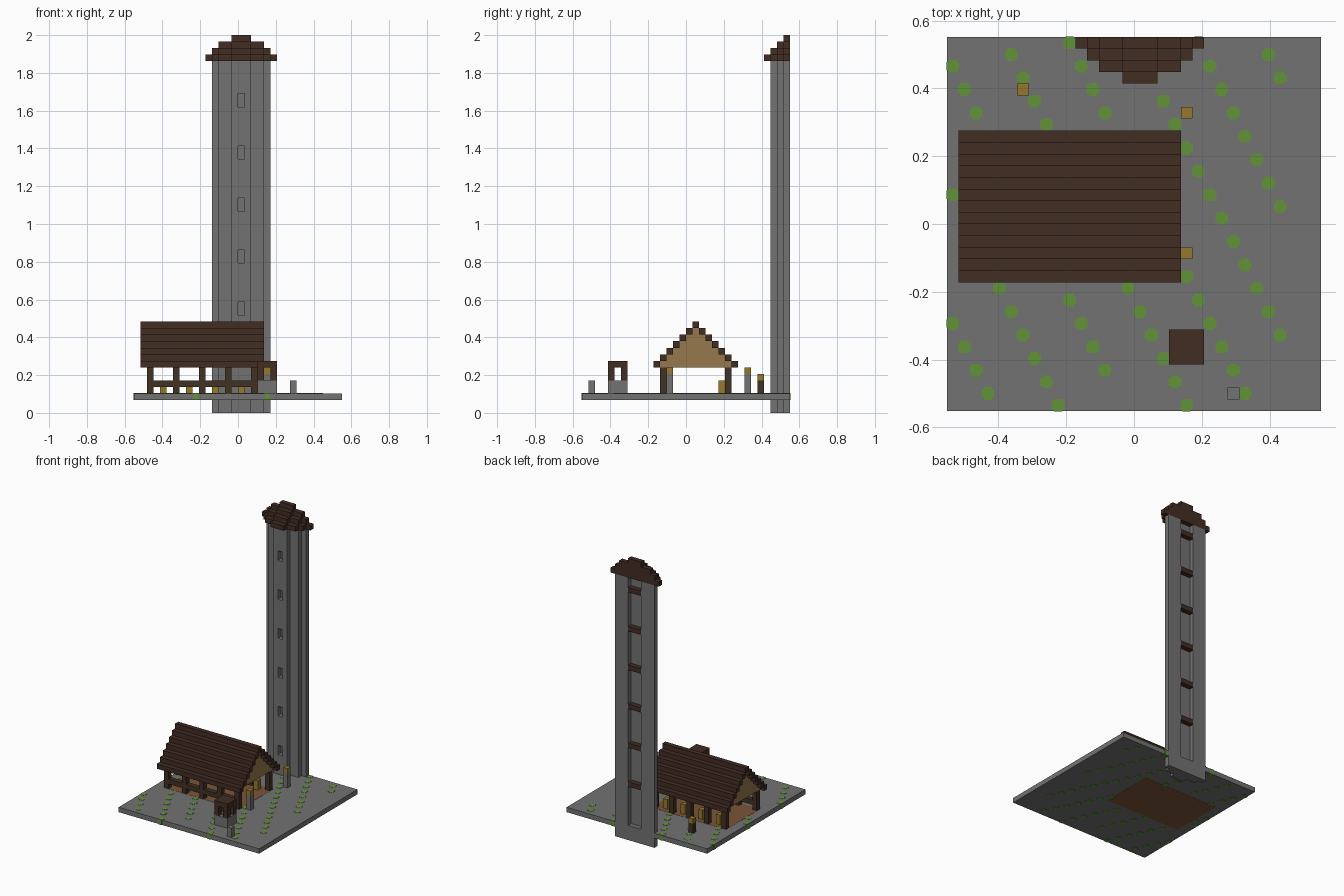
import bpy
import bmesh
from mathutils import Matrix, Vector

U = 2 / 58  # one block

cube = bpy.data.objects.get("Cube")
if cube:
    bpy.data.objects.remove(cube, do_unlink=True)


def material(name, r, g, b):
    m = bpy.data.materials.new(name)
    m.use_nodes = True
    m.diffuse_color = (r, g, b, 1)
    m.node_tree.nodes["Principled BSDF"].inputs["Base Color"].default_value = (r, g, b, 1)
    return m


STONE = material("grey stone", 0.17, 0.17, 0.17)
ROOF = material("dark roof wood", 0.055, 0.026, 0.017)
POST = material("dark post wood", 0.053, 0.031, 0.017)
TAN = material("tan planks", 0.30, 0.19, 0.07)
YELLOW = material("golden yellow", 0.30, 0.19, 0.025)
GREEN = material("grass green", 0.12, 0.29, 0.04)
FLOOR = material("brown floor", 0.20, 0.09, 0.04)


def build(name, mat, boxes, grow=0):
    """Make one object from boxes given as (x0, x1, y0, y1, z0, z1) in blocks."""
    bm = bmesh.new()
    for x0, x1, y0, y1, z0, z1 in boxes:
        centre = Vector((x0 + x1, y0 + y1, z0 + z1)) * U / 2
        size = Vector((x1 - x0, y1 - y0, z1 - z0)) * U + Vector((grow,) * 3)
        bmesh.ops.create_cube(bm, size=1, matrix=Matrix.Translation(centre) @ Matrix.Diagonal(size.to_4d()))
    mesh = bpy.data.meshes.new(name)
    bm.to_mesh(mesh)
    bm.free()
    mesh.materials.append(mat)
    obj = bpy.data.objects.new(name, mesh)
    bpy.context.collection.objects.link(obj)
    return obj


def block(x, y, z0, z1):
    return (x, x + 1, y, y + 1, z0, z1)


# Ground slab and house floor
build("ground", STONE, [(-16, 16, -16, 16, 2, 3)])
build("house_floor", FLOOR, [(-14, 3, -4, 7, 2, 3)], grow=0.002)

# Grass tufts in slanting rows, each a small plus
tufts = []
for x in range(-16, 13):
    for y in range(-16, 16):
        in_house = -14 <= x < 3 and -4 <= y < 7
        in_tower = y >= 13 and -4 <= x < 5
        if (2 * x + y) % 11 != 3 or in_house or (in_tower and x > -4) or (x, y) == (-2, -15):
            continue
        tufts.append((x, x + 1, y + 0.2, y + 0.8, 2, 3))
        tufts.append((x + 0.2, x + 0.8, y, y + 1, 2, 3))
build("grass_tufts", GREEN, tufts, grow=0.003)

# Half-round tower with slit windows in front and a tall niche at the back
TOP = 54
tower = [(-1, 0, 13, 14, 0, TOP), (1, 2, 13, 14, 0, TOP), (-3, 4, 14, 15, 0, TOP),
         (-4, -1, 15, 16, 0, TOP), (2, 5, 15, 16, 0, TOP), (-1, 2, 15, 16, 0, 3)]
start = 0
for z in range(7, 48, 8):
    tower.append((0, 1, 13, 14, start, z))
    start = z + 2
tower.append((0, 1, 13, 14, start, TOP))
build("tower", STONE, tower)
build("tower_floors", ROOF, [(-1, 2, 15, 16, z, z + 1) for z in range(11, 52, 8)])

# Stepped half-cone tower roof
rows = [(-5, 6), (-4, 5), (-3, 4), (-1, 2)]
build("tower_roof", ROOF, [(x0, x1, 15 - i + level, 16 - i + level, TOP + level, TOP + level + 1)
                           for level in range(4)
                           for i, (x0, x1) in enumerate(rows) if i >= level])

# House posts, front rail and benches
xs = range(-14, 3, 4)
build("house_posts", POST, [block(x, y, 3, 7) for x in xs for y in (-4, 6)])
build("front_rail", POST, [(x + 1, x + 4, -4, -3, 4, 5) for x in xs[:-1]])
build("hay_seats", YELLOW, [block(x + 2, 5, 3, 5) for x in xs[:-1]])

# Stepped gable roof and its end walls
roof, gables = [], []
for i in range(7):
    for y in {-5 + i, 7 - i}:
        roof.append((-15, 4, y, y + 1, 7 + i, 8 + i))
    if i < 6:
        for x in (-14, 2):
            gables.append((x, x + 1, -4 + i, 7 - i, 7 + i, 8 + i))
build("house_roof", ROOF, roof)
build("gable_walls", TAN, gables)

# Well with corner posts and a flat roof
build("well_wall", STONE, [(3, 6, -12, -11, 3, 5), (3, 6, -10, -9, 3, 5),
                           block(3, -11, 3, 5), block(5, -11, 3, 5)])
build("well_posts", ROOF, [block(x, y, 5, 7) for x in (3, 5) for y in (-12, -10)])
build("well_roof", ROOF, [(3, 6, -12, -9, 7, 8)])

# Lantern posts and a bare stone post
build("stone_posts", STONE, [block(4, -3, 3, 6), block(4, 9, 3, 6), block(8, -15, 3, 5)])
build("wooden_post", POST, [block(-10, 11, 3, 5)])
build("lanterns", YELLOW, [block(4, -3, 6, 7), block(4, 9, 6, 7), block(-10, 11, 5, 6)])
